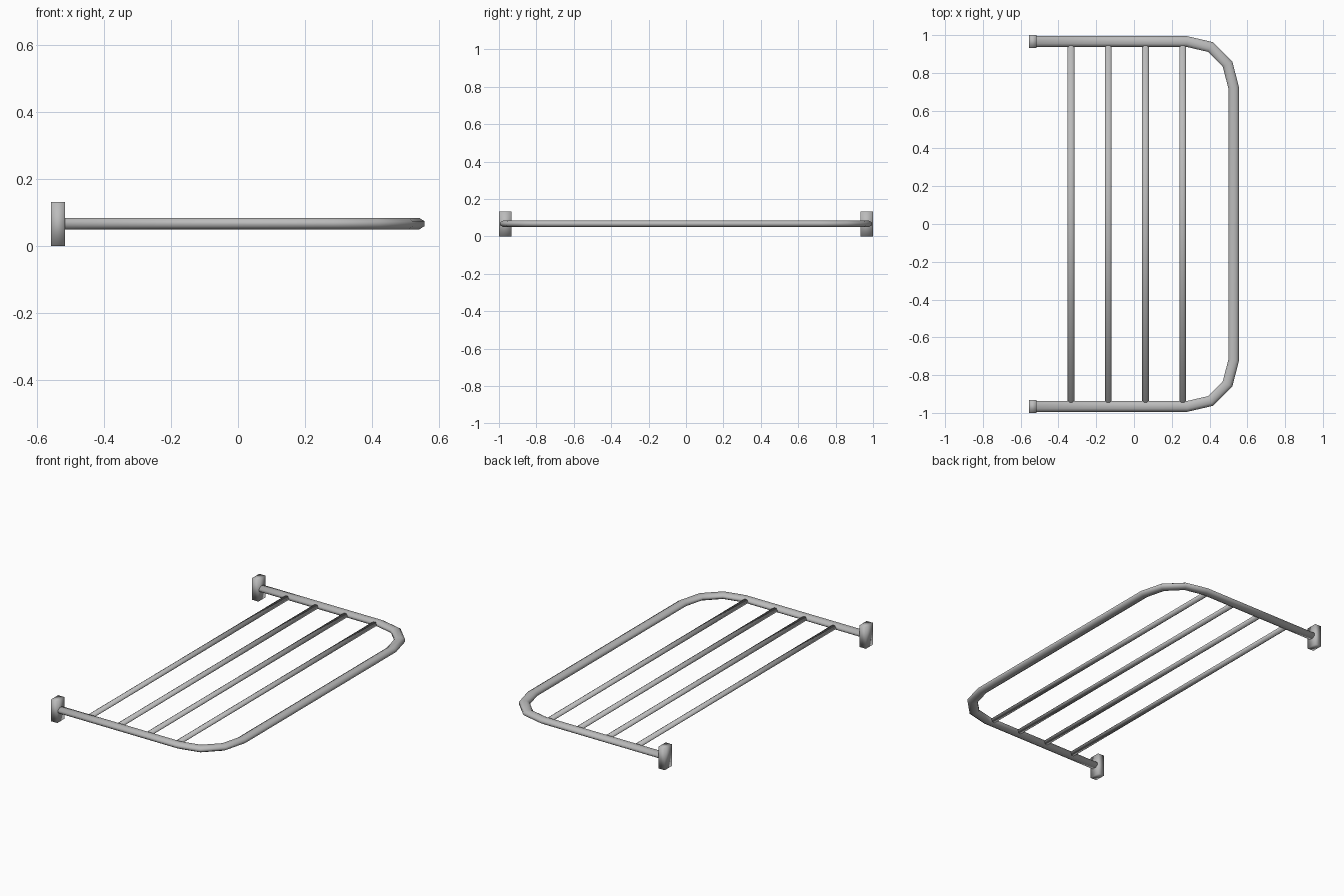
import bpy
import bmesh
import math
from mathutils import Vector

cube = bpy.data.objects.get("Cube")
if cube:
    bpy.data.objects.remove(cube, do_unlink=True)

RAIL_Z = 0.067

steel = bpy.data.materials.new("brushed_steel")
steel.use_nodes = True
steel.diffuse_color = (0.5, 0.5, 0.5, 1)
steel.node_tree.nodes["Principled BSDF"].inputs["Base Color"].default_value = (0.5, 0.5, 0.5, 1)


def finish(name, bm):
    bmesh.ops.recalc_face_normals(bm, faces=bm.faces)
    for face in bm.faces:
        face.smooth = True
    mesh = bpy.data.meshes.new(name)
    bm.to_mesh(mesh)
    bm.free()
    mesh.materials.append(steel)
    obj = bpy.data.objects.new(name, mesh)
    bpy.context.collection.objects.link(obj)
    return obj


def tube(name, path, half_width, half_height, sides=8):
    """Sweep a flattened round section along a level path with mitred bends."""
    bm = bmesh.new()
    points = [Vector(p) for p in path]
    rings = []
    for i, p in enumerate(points):
        before = (p - points[i - 1]).normalized() if i else None
        after = (points[i + 1] - p).normalized() if i < len(points) - 1 else None
        before, after = before or after, after or before
        along = (before + after).normalized()
        across = Vector((-along.y, along.x)) * (half_width / along.dot(after))
        ring = []
        for k in range(sides):
            a = math.tau * (k + 0.5) / sides
            # Stretch the section so its flats reach the full size
            c, s = (f(a) / math.cos(math.pi / sides) for f in (math.cos, math.sin))
            q = p + across * c
            ring.append(bm.verts.new((q.x, q.y, RAIL_Z + half_height * s)))
        rings.append(ring)
    for r0, r1 in zip(rings, rings[1:]):
        for k in range(sides):
            n = (k + 1) % sides
            bm.faces.new((r0[k], r0[n], r1[n], r1[k]))
    bm.faces.new(rings[0])
    bm.faces.new(rings[-1])
    return finish(name, bm)


def block(name, center, size):
    bm = bmesh.new()
    bmesh.ops.create_cube(bm, size=1)
    bmesh.ops.scale(bm, vec=size, verts=bm.verts)
    bmesh.ops.translate(bm, vec=center, verts=bm.verts)
    return finish(name, bm)


# Outer rail: two arms joined by a rounded front bar
half = [(-0.53, 0.966), (0.28, 0.966), (0.405, 0.937), (0.495, 0.847), (0.528, 0.72)]
tube("outer_rail", half + [(x, -y) for x, y in reversed(half)], 0.028, 0.0175)

# Cross bars between the arms
for i in range(4):
    x = -0.333 + i * 0.197
    tube(f"cross_bar_{i + 1}", [(x, -0.96), (x, 0.96)], 0.018, 0.0115)

# Wall brackets at the arm ends
for side, label in ((1, "back"), (-1, "front")):
    block(f"{label}_wall_bracket", (-0.536, side * 0.966, 0.066), (0.042, 0.068, 0.132))
